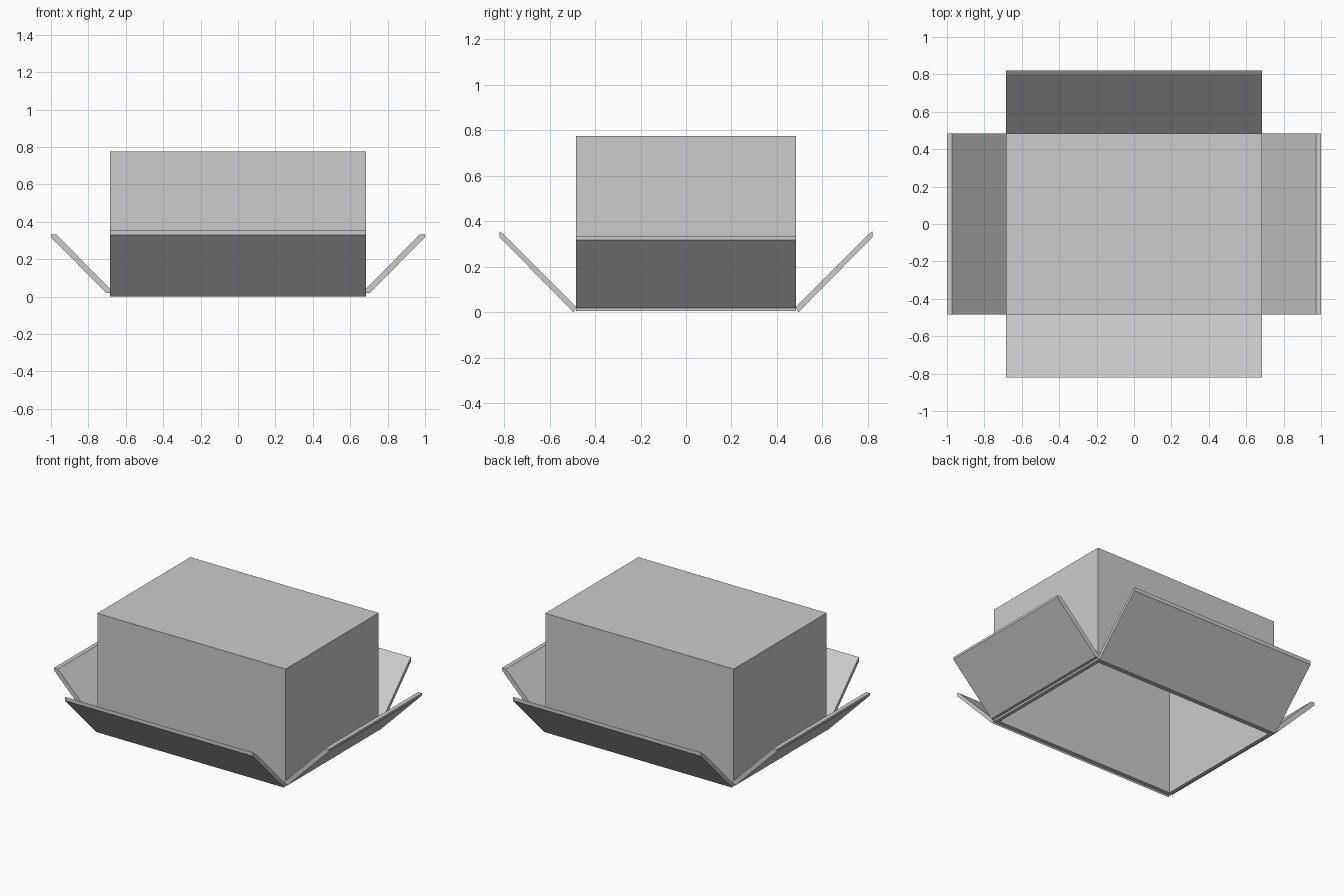
import bpy, bmesh

if "Cube" in bpy.data.objects:
    bpy.data.objects.remove(bpy.data.objects["Cube"])

HX, HY, H, T = 0.685, 0.483, 0.775, 0.025   # half width, half depth, height, board thickness


def slab(name, x0, x1, y0, y1, z0, z1):
    bpy.ops.mesh.primitive_cube_add(size=1, location=((x0 + x1) / 2, (y0 + y1) / 2, (z0 + z1) / 2))
    o = bpy.context.object
    o.name = name
    o.scale = (x1 - x0, y1 - y0, z1 - z0)
    bpy.ops.object.transform_apply(location=False, rotation=False, scale=True)
    return o


def flap(name, profile, half, axis, sign):
    """Extrude an outward/up profile along the hinge."""
    bm = bmesh.new()

    def point(d, z, s):
        return (sign * d, s, z) if axis == 'x' else (s, sign * d, z)
    face = bm.faces.new([bm.verts.new(point(d, z, -half)) for d, z in profile])
    ext = bmesh.ops.extrude_face_region(bm, geom=[face])
    moved = [v for v in ext['geom'] if isinstance(v, bmesh.types.BMVert)]
    bmesh.ops.translate(bm, verts=moved, vec=(0, 2 * half, 0) if axis == 'x' else (2 * half, 0, 0))
    bmesh.ops.recalc_face_normals(bm, faces=bm.faces)
    me = bpy.data.meshes.new(name)
    bm.to_mesh(me)
    bm.free()
    o = bpy.data.objects.new(name, me)
    bpy.context.collection.objects.link(o)


# closed panel of the upturned box
slab("closed_panel", -HX, HX, -HY, HY, H - T, H)

# four walls, open underneath
slab("front_wall", -HX, HX, -HY, -HY + T, 0.005, H - T)
slab("back_wall", -HX, HX, HY - T, HY, 0.005, H - T)
slab("left_wall", -HX, -HX + T, -HY + T, HY - T, 0.005, H - T)
slab("right_wall", HX - T, HX, -HY + T, HY - T, 0.005, H - T)

# folded-out flaps
side = [(HX, 0.018), (0.703, 0.018), (1.0, 0.317), (1.0, 0.332), (0.972, 0.332), (HX, 0.042)]
end = [(HY, 0.018), (0.495, 0.0), (0.82, 0.33), (0.82, 0.355), (0.802, 0.342), (HY, 0.022)]
for sign, sx, sy in ((-1, "left", "front"), (1, "right", "back")):
    flap(sx + "_flap", side, HY, 'x', sign)
    flap(sy + "_flap", end, HX, 'y', sign)
